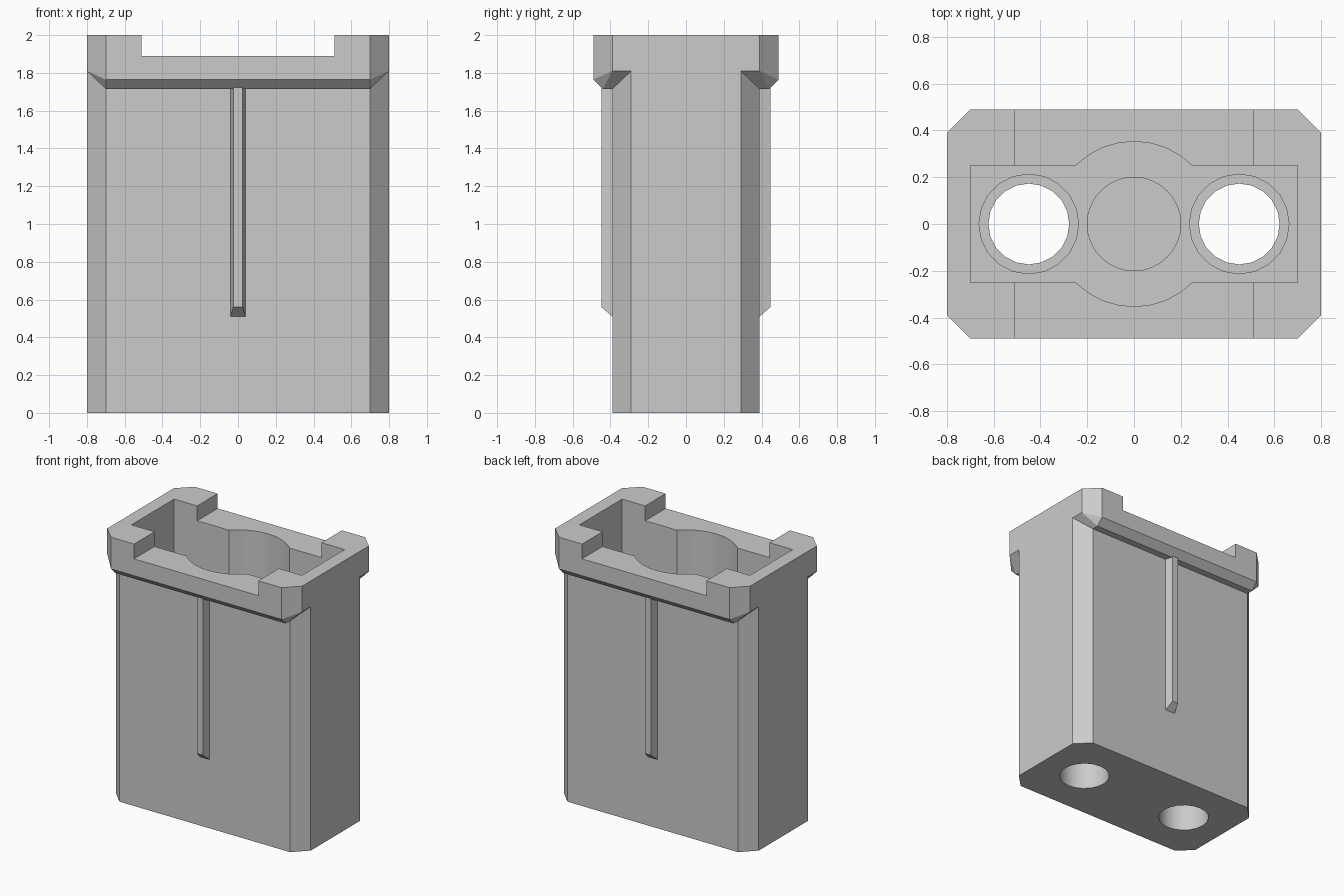
import bpy, bmesh, math

cube = bpy.data.objects.get("Cube")
if cube:
    bpy.data.objects.remove(cube)

grey = bpy.data.materials.new("light_grey")
grey.use_nodes = True
COLOR = (0.6, 0.6, 0.6, 1)
grey.diffuse_color = COLOR
grey.node_tree.nodes["Principled BSDF"].inputs["Base Color"].default_value = COLOR


def hull(name, points):
    """Convex solid around a few points."""
    bm = bmesh.new()
    for p in points:
        bm.verts.new(p)
    bmesh.ops.convex_hull(bm, input=bm.verts[:])
    bmesh.ops.dissolve_limit(bm, angle_limit=0.01, verts=bm.verts[:], edges=bm.edges[:])
    bmesh.ops.recalc_face_normals(bm, faces=bm.faces[:])
    mesh = bpy.data.meshes.new(name)
    bm.to_mesh(mesh)
    bm.free()
    mesh.materials.append(grey)
    ob = bpy.data.objects.new(name, mesh)
    bpy.context.collection.objects.link(ob)
    return ob


def box(name, x, y, z0, z1):
    return hull(name, [(sx * x, sy * y, z) for sx in (-1, 1) for sy in (-1, 1) for z in (z0, z1)])


def cylinder(name, x, radius, z0, z1, sides):
    ring = [math.tau * i / sides for i in range(sides)]
    return hull(name, [(x + radius * math.cos(a), radius * math.sin(a), z)
                       for a in ring for z in (z0, z1)])


def combine(target, tool, operation):
    mod = target.modifiers.new(tool.name, "BOOLEAN")
    mod.object, mod.operation, mod.solver = tool, operation, "EXACT"
    tool.hide_render = True
    bpy.context.view_layer.objects.active = target
    bpy.ops.object.modifier_apply(modifier=mod.name)
    bpy.data.objects.remove(tool)


# Body with chamfered vertical corners
outline = [(0.8, 0.29), (0.7, 0.39)]
housing = hull("housing", [(sx * x, sy * y, z) for x, y in outline
                           for sx in (-1, 1) for sy in (-1, 1) for z in (0, 2)])

# Collar flanges and guide ribs, mirrored front to back
collar = [(0.8, 0.29, 2), (0.8, 0.39, 2), (0.7, 0.49, 2), (0.8, 0.29, 1.81),
          (0.8, 0.39, 1.81), (0.7, 0.49, 1.765), (0.7, 0.44, 1.715), (0.7, 0.39, 1.715)]
rib = [(0.04, 0.39, 0.51), (0.04, 0.35, 0.51), (0.025, 0.447, 0.56),
       (0.025, 0.447, 1.725), (0.04, 0.39, 1.725), (0.04, 0.35, 1.725)]
for side in (-1, 1):
    for name, points in (("collar", collar), ("rib", rib)):
        part = hull(name, [(sx * x, side * y, z) for x, y, z in points for sx in (-1, 1)])
        combine(housing, part, "UNION")

# Wide notch across the rim
combine(housing, box("rim_notch", 0.51, 0.6, 1.89, 2.2), "DIFFERENCE")

# Inner pocket with a round middle
FLOOR = 0.5
combine(housing, box("pocket", 0.7, 0.25, FLOOR, 2.2), "DIFFERENCE")
combine(housing, cylinder("round_pocket", 0, 0.353, FLOOR, 2.2, 32), "DIFFERENCE")
combine(housing, cylinder("middle_recess", 0, 0.2, FLOOR - 0.1, 1, 32), "DIFFERENCE")

# Stepped through holes
for x in (-0.45, 0.45):
    combine(housing, cylinder("hole_step", x, 0.213, FLOOR - 0.1, 1, 20), "DIFFERENCE")
    combine(housing, cylinder("through_hole", x, 0.173, -0.2, 1, 20), "DIFFERENCE")

# Smooth bores, crisp chamfers
bpy.ops.object.select_all(action="DESELECT")
housing.select_set(True)
bpy.context.view_layer.objects.active = housing
bpy.ops.object.shade_smooth_by_angle(angle=math.radians(25))
